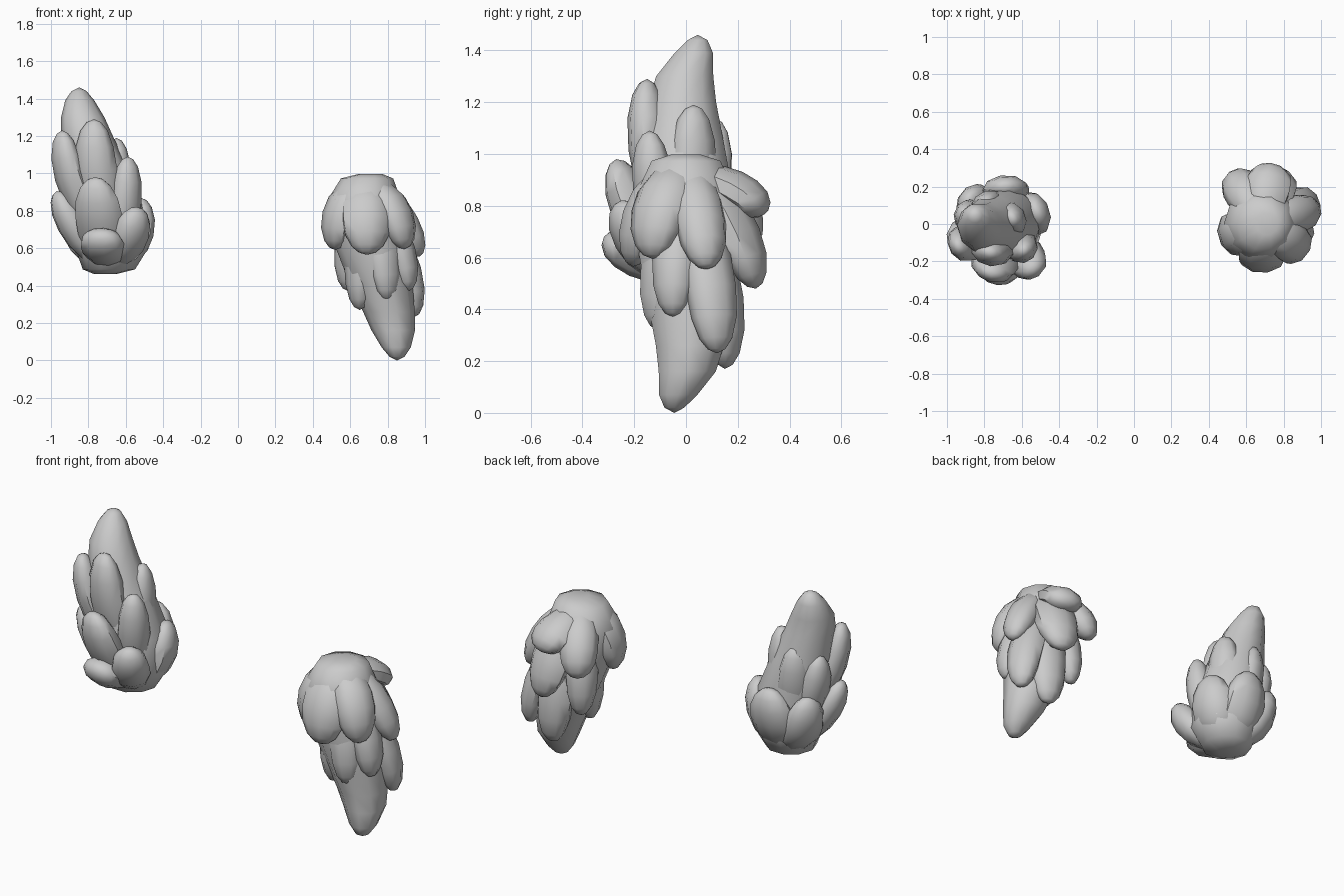
import bpy, bmesh, math
from mathutils import Vector

if "Cube" in bpy.data.objects:
    bpy.data.objects.remove(bpy.data.objects["Cube"])

H = 1.46      # total height; second cluster is the first inverted through the centre
SIDES = 9
LOW = .55     # lowest height of a petal's root

# Core spike rings: x, y, z, radius
CORE = [(-.71, 0, .462, .06), (-.69, 0, .487, .14), (-.675, 0, .60, .195), (-.70, 0, .80, .20),
        (-.765, -.015, 1.05, .168), (-.807, -.015, 1.2, .138), (-.83, -.005, 1.3, .116),
        (-.846, .03, 1.39, .078), (-.85, .045, 1.44, .04)]
CORE_TIP = (-.85, .045, H)

# Petals: tip x, y, z, half width, half thickness, length, outward bulge
PETALS = [
    # upper ring
    (-.94, -.12, 1.23, .105, .08, .58, .90),
    (-.77, -.15, 1.29, .115, .085, .62, 1.1),
    (-.65, .03, 1.19, .10, .08, .58, 1.0),
    (-.80, .11, 1.14, .10, .075, .56, .95),
    (-.91, .05, 1.09, .09, .075, .50, .95),
    (-.59, -.14, 1.09, .09, .08, .55, 1.0),
    # lower ring, rooted at the base
    (-.765, -.27, .98, .13, .085, .50, .75),
    (-.97, -.08, .905, .10, .08, .45, .68),
    (-.89, .13, .865, .115, .085, .48, .84),
    (-.69, .205, .895, .135, .085, .50, .86),
    (-.52, .065, .87, .125, .085, .50, 1.0),
    (-.74, -.30, .695, .12, .075, .18, .78),
    (-.54, -.25, .82, .105, .085, .36, .80),
]
PROFILE = [(0, .7), (.2, .9), (.4, 1), (.6, 1), (.78, .9), (.91, .65), (.975, .35)]


def core_axis(z):
    """Point on the core's centre line at height z."""
    for a, b in zip(CORE, CORE[1:]):
        if z <= b[2]:
            t = max(0, (z - a[2]) / (b[2] - a[2]))
            return Vector(a[:3]).lerp(Vector(b[:3]), t)
    return Vector(CORE_TIP)


def skin(bm, rings, tip):
    """Bridge vertex rings, close the start and fan to the tip."""
    loops = [[bm.verts.new(p) for p in r] for r in rings]
    top = bm.verts.new(tip)
    bm.faces.new(loops[0])
    n = len(loops[0])
    for i in range(n):
        j = (i + 1) % n
        for a, b in zip(loops, loops[1:]):
            bm.faces.new((a[i], a[j], b[j], b[i]))
        bm.faces.new((loops[-1][i], loops[-1][j], top))


def ellipse(c, u, v, n):
    return [c + u * math.cos(2 * math.pi * i / n) + v * math.sin(2 * math.pi * i / n)
            for i in range(n)]


def petal(bm, x, y, z, w, th, length, bulge):
    tip = Vector((x, y, z))
    start = core_axis(max(LOW, z - length))
    mid = core_axis(max(LOW, z - length * .55))
    out = Vector((tip.x - mid.x, tip.y - mid.y, 0))
    ctrl = mid + out * bulge
    start = start + out * .2
    rings = []
    for t, r in PROFILE:
        c = start * (1 - t) ** 2 + ctrl * 2 * t * (1 - t) + tip * t * t
        tan = ((ctrl - start) * (1 - t) + (tip - ctrl) * t).normalized()
        side = Vector((-out.y, out.x, 0)).normalized()
        rings.append(ellipse(c, side * w * r, tan.cross(side).normalized() * th * r, SIDES))
    skin(bm, rings, tip)


def cluster(name, inverted):
    bm = bmesh.new()
    X, Y = Vector((1, 0, 0)), Vector((0, 1, 0))
    skin(bm, [ellipse(Vector(c[:3]), X * c[3], Y * c[3], 10) for c in CORE], Vector(CORE_TIP))
    for p in PETALS:
        petal(bm, *p)
    if inverted:
        for v in bm.verts:
            v.co = Vector((-v.co.x, -v.co.y, H - v.co.z))
    bmesh.ops.recalc_face_normals(bm, faces=bm.faces[:])
    me = bpy.data.meshes.new(name)
    bm.to_mesh(me)
    bm.free()
    ob = bpy.data.objects.new(name, me)
    bpy.context.collection.objects.link(ob)
    bpy.ops.object.select_all(action='DESELECT')
    ob.select_set(True)
    bpy.context.view_layer.objects.active = ob
    bpy.ops.object.shade_smooth_by_angle(angle=math.radians(50))


cluster("upright_petal_cluster", False)
cluster("hanging_petal_cluster", True)
